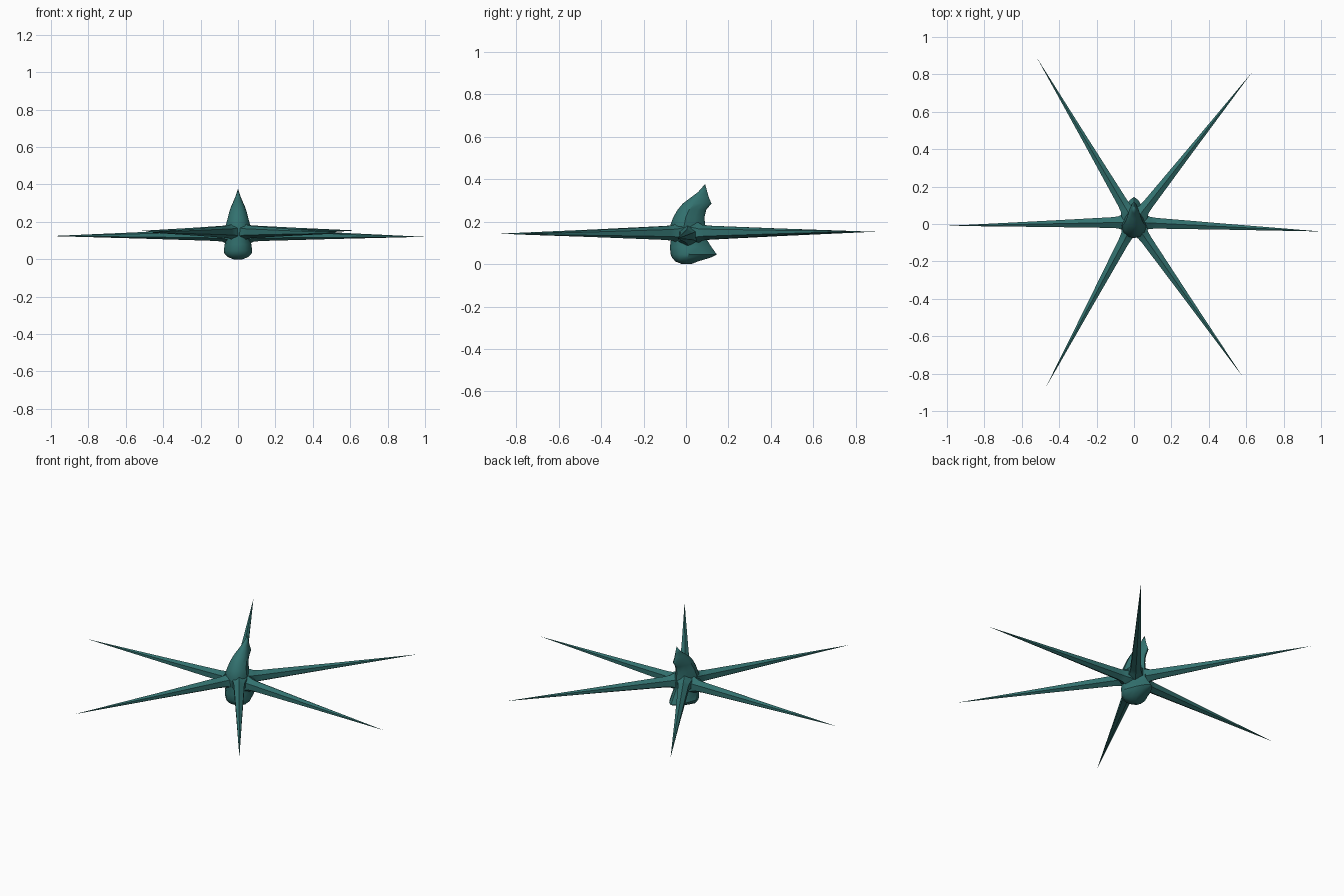
import bpy
import math
from mathutils import Vector

cube = bpy.data.objects.get("Cube")
if cube:
    bpy.data.objects.remove(cube, do_unlink=True)

teal = bpy.data.materials.new("dark teal")
teal.use_nodes = True
colour = (0.032, 0.165, 0.158, 1)
teal.diffuse_color = colour
shader = next(n for n in teal.node_tree.nodes if n.type == "BSDF_PRINCIPLED")
shader.inputs["Base Color"].default_value = colour
shader.inputs["Roughness"].default_value = 0.7


def loft(name, rings, tip, smooth_angle):
    """Skin equal-sized rings, cap the first one and close the last on a tip."""
    n = len(rings[0])
    verts = [v for ring in rings for v in ring] + [tip]
    faces = [tuple(reversed(range(n)))]
    for r in range(len(rings) - 1):
        for i in range(n):
            j = (i + 1) % n
            faces.append((r * n + i, r * n + j, (r + 1) * n + j, (r + 1) * n + i))
    last = (len(rings) - 1) * n
    faces += [(last + i, last + (i + 1) % n, len(verts) - 1) for i in range(n)]
    mesh = bpy.data.meshes.new(name)
    mesh.from_pydata(verts, [], faces)
    mesh.materials.append(teal)
    obj = bpy.data.objects.new(name, mesh)
    bpy.context.collection.objects.link(obj)
    bpy.ops.object.select_all(action="DESELECT")
    obj.select_set(True)
    bpy.context.view_layer.objects.active = obj
    bpy.ops.object.shade_smooth_by_angle(angle=math.radians(smooth_angle))
    return obj


def body_ring(z, front, back, half_width, sides=12):
    """Egg-shaped section, widest near the front and narrow at the back."""
    mid = front + 0.4 * (back - front)
    ring = []
    for i in range(sides):
        a = math.tau * i / sides
        s = math.sin(a)
        reach = back - mid if s > 0 else mid - front
        taper = 1 - 0.45 * max(s, 0)
        ring.append(Vector((half_width * math.cos(a) * taper, mid + reach * s, z)))
    return ring


# Body: rounded belly with a short tail, waist, and a crest leaning back
sections = [
    (0.0, -0.02, 0.025, 0.025), (0.012, -0.05, 0.055, 0.055),
    (0.03, -0.066, 0.115, 0.073), (0.045, -0.072, 0.145, 0.076),
    (0.08, -0.076, 0.12, 0.071), (0.12, -0.07, 0.095, 0.06),
    (0.18, -0.075, 0.09, 0.066), (0.22, -0.06, 0.087, 0.055),
    (0.255, -0.04, 0.095, 0.046), (0.285, -0.015, 0.12, 0.036),
    (0.315, 0.025, 0.107, 0.022), (0.34, 0.058, 0.1, 0.012),
]
loft("body", [body_ring(*s) for s in sections], Vector((0, 0.09, 0.377)), 35)

# Spikes: long six-sided needles, flared at the root
tips = {
    "left_spike": (1.0, -0.04, 0.12), "right_spike": (-1.0, -0.01, 0.124),
    "front_left_spike": (0.58, -0.815, 0.14), "front_right_spike": (-0.475, -0.88, 0.143),
    "back_left_spike": (0.63, 0.81, 0.154), "back_right_spike": (-0.52, 0.89, 0.152),
}
needle = [(0.0, 0.05), (0.06, 0.049), (0.085, 0.037), (0.12, 0.033), (0.5, 0.018)]
for name, point in tips.items():
    tip = Vector(point)
    root = Vector((0, 0.01, 0.132 if abs(tip.x) > 0.9 else 0.147))
    along = (tip - root).normalized()
    side = along.cross(Vector((0, 0, 1))).normalized()
    up = side.cross(along)
    rings = []
    for distance, radius in needle:
        centre = root + along * distance
        rings.append([centre + radius * (up * math.cos(a) + side * math.sin(a))
                      for a in (math.tau * i / 6 for i in range(6))])
    loft(name, rings, tip, 25)
